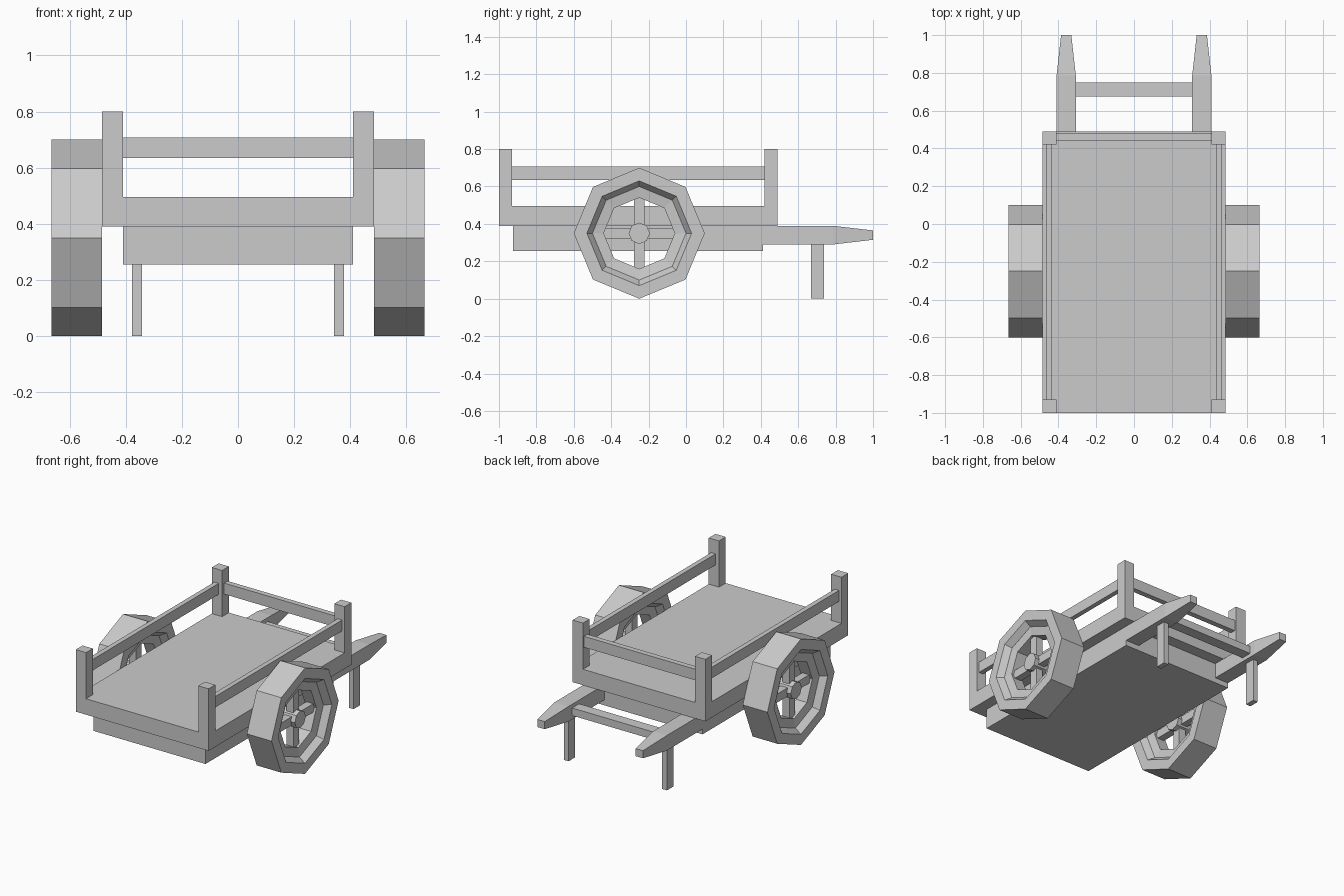
import bpy, bmesh
from math import cos, sin, pi

if "Cube" in bpy.data.objects:
    bpy.data.objects.remove(bpy.data.objects["Cube"])


def mesh_object(name, verts, faces):
    me = bpy.data.meshes.new(name)
    bm = bmesh.new()
    vs = [bm.verts.new(v) for v in verts]
    for f in faces:
        bm.faces.new([vs[i] for i in f])
    bmesh.ops.recalc_face_normals(bm, faces=bm.faces)
    bm.to_mesh(me)
    bm.free()
    ob = bpy.data.objects.new(name, me)
    bpy.context.collection.objects.link(ob)
    return ob


def loft(name, sections):
    """Rectangular sections (y, x0, x1, z0, z1) joined along y."""
    verts, faces = [], []
    for y, x0, x1, z0, z1 in sections:
        verts += [(x0, y, z0), (x1, y, z0), (x1, y, z1), (x0, y, z1)]
    n = len(sections)
    for s in range(n - 1):
        for i in range(4):
            j = (i + 1) % 4
            faces.append((s * 4 + i, s * 4 + j, s * 4 + 4 + j, s * 4 + 4 + i))
    faces += [(0, 1, 2, 3), tuple(range(n * 4 - 4, n * 4))]
    return mesh_object(name, verts, faces)


def box(name, x0, x1, y0, y1, z0, z1):
    return loft(name, [(y0, x0, x1, z0, z1), (y1, x0, x1, z0, z1)])


def mirror(ob):
    ob.modifiers.new("mirror_x", 'MIRROR').use_axis[0] = True
    return ob


WY, WZ, WX = -0.25, 0.35, 0.575   # wheel centre


def revolve(name, profile, sides=8):
    """Closed (x offset, radius) profile turned about the wheel axle."""
    n = len(profile)
    verts = [(WX + x, WY + r * sin(2 * pi * k / sides), WZ + r * cos(2 * pi * k / sides))
             for k in range(sides) for x, r in profile]
    faces = []
    for k in range(sides):
        m = (k + 1) % sides
        for i in range(n):
            j = (i + 1) % n
            faces.append((k * n + i, k * n + j, m * n + j, m * n + i))
    return mesh_object(name, verts, faces)


# Deck and underframe
box("deck", -0.485, 0.485, -1.0, 0.49, 0.39, 0.495)
box("underframe", -0.41, 0.41, -0.925, 0.413, 0.255, 0.39)

# Corner posts
for label, y0, y1 in (("front", -1.0, -0.93), ("back", 0.42, 0.49)):
    mirror(box(label + "_post", 0.41, 0.485, y0, y1, 0.39, 0.80))

# Rails on the sides and back, front left open
mirror(box("side_rail", 0.435, 0.467, -0.93, 0.42, 0.635, 0.708))
box("back_rail", -0.41, 0.41, 0.442, 0.478, 0.635, 0.708)

# Tapered handles, crossbar and prop legs
mirror(loft("handle", [(0.40, 0.308, 0.41, 0.29, 0.39),
                       (0.785, 0.308, 0.41, 0.29, 0.39),
                       (1.0, 0.332, 0.386, 0.315, 0.365)]))
box("handle_crossbar", -0.308, 0.308, 0.675, 0.748, 0.315, 0.365)
mirror(box("prop_leg", 0.342, 0.377, 0.668, 0.737, 0.0, 0.29))

# Eight-sided wheels: tyre, recessed rim, spokes, hub
mirror(revolve("tyre", [(-0.09, 0.35), (0.09, 0.35), (0.09, 0.28), (0.05, 0.25),
                        (-0.05, 0.25), (-0.09, 0.28)]))
mirror(revolve("wheel_rim", [(-0.05, 0.255), (0.05, 0.255), (0.04, 0.19), (-0.04, 0.19)]))
for label, hy, hz in (("upright", 0.028, 0.20), ("level", 0.20, 0.028)):
    mirror(box(label + "_spoke", WX - 0.025, WX + 0.025,
               WY - hy, WY + hy, WZ - hz, WZ + hz))
hub = [(WX + x, WY + 0.057 * sin(pi * k / 4), WZ + 0.057 * cos(pi * k / 4))
       for x in (-0.055, 0.055) for k in range(8)]
mirror(mesh_object("wheel_hub", hub,
                   [tuple(range(8)), tuple(range(8, 16))] +
                   [(k, (k + 1) % 8, 8 + (k + 1) % 8, 8 + k) for k in range(8)]))
